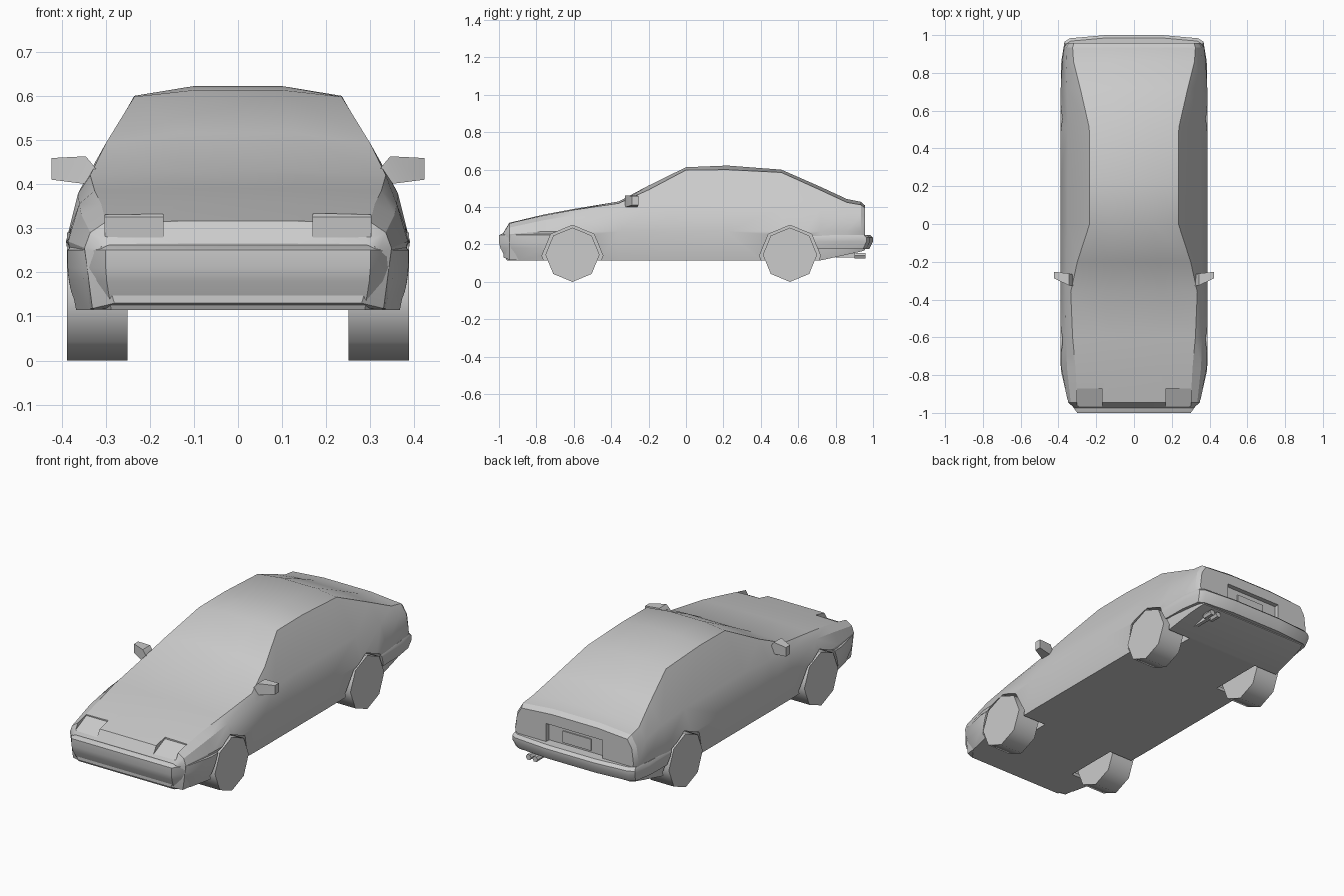
import bpy, bmesh, math

if "Cube" in bpy.data.objects:
    bpy.data.objects.remove(bpy.data.objects["Cube"])


def loft(name, rings, smooth=35):
    """Skin a stack of closed rings and cap both ends."""
    bm = bmesh.new()
    rows = [[bm.verts.new(p) for p in r] for r in rings]
    n = len(rows[0])
    for a, b in zip(rows, rows[1:]):
        for i in range(n):
            j = (i + 1) % n
            bm.faces.new((a[i], a[j], b[j], b[i]))
    bm.faces.new(rows[0])
    bm.faces.new(rows[-1])
    bmesh.ops.recalc_face_normals(bm, faces=bm.faces[:])
    me = bpy.data.meshes.new(name)
    bm.to_mesh(me)
    bm.free()
    ob = bpy.data.objects.new(name, me)
    bpy.context.collection.objects.link(ob)
    if smooth:
        shade(ob, smooth)
    return ob


def activate(ob):
    bpy.ops.object.select_all(action='DESELECT')
    ob.select_set(True)
    bpy.context.view_layer.objects.active = ob


def shade(ob, angle):
    activate(ob)
    bpy.ops.object.shade_smooth_by_angle(angle=math.radians(angle))


def mirrored(half):
    """Close a half outline by mirroring it in x."""
    return half + [(-x, y, z) for x, y, z in reversed(half)]


def rect(x0, x1, y, z0, z1):
    return [(x0, y, z0), (x1, y, z0), (x1, y, z1), (x0, y, z1)]


def box(name, x, y, z):
    return loft(name, [rect(*x, v, *z) for v in y], 0)


def octagon(name, x0, x1, y, z, r):
    def ring(x):
        return [(x, y + r * math.sin(math.tau * i / 8), z + r * math.cos(math.tau * i / 8))
                for i in range(8)]
    return loft(name, [ring(x0), ring(x1)], 50)


def cut(ob, cutter):
    mod = ob.modifiers.new("cut", 'BOOLEAN')
    mod.operation = 'DIFFERENCE'
    mod.solver = 'EXACT'
    mod.object = cutter
    activate(ob)
    bpy.ops.object.modifier_apply(modifier=mod.name)


# Body cross-sections: y, bottom x z, belt x z, shoulder x z, top edge x z, centre z
sections = [
    (-.975, .28, .13, .315, .24, .31, .258, .29, .264, .266),
    (-.945, .33, .118, .348, .255, .335, .29, .30, .314, .316),
    (-.76, .35, .115, .385, .27, .355, .33, .31, .355, .36),
    (-.60, .36, .115, .39, .27, .36, .355, .325, .385, .39),
    (-.36, .365, .115, .39, .27, .363, .378, .335, .42, .43),
    (-.20, .365, .115, .39, .27, .357, .39, .30, .492, .515),
    (0, .365, .115, .39, .27, .35, .40, .235, .598, .613),
    (.22, .365, .115, .39, .27, .35, .40, .235, .60, .622),
    (.51, .365, .115, .39, .27, .35, .40, .237, .585, .60),
    (.72, .36, .115, .388, .27, .355, .39, .285, .49, .508),
    (.86, .35, .146, .38, .27, .36, .365, .32, .425, .443),
    (.935, .34, .162, .372, .27, .357, .36, .325, .412, .428),
    (.958, .33, .17, .355, .27, .345, .35, .318, .395, .408),
]
rings = []
for y, xb, zb, xw, zw, xs, zs, xe, ze, zt in sections:
    rings.append(mirrored([(xb, y, zb), (xw, y, zw), (xs, y, zs),
                           (xe, y, ze), (xe * .43, y, zt)]))
body = loft("car_body", rings, 0)


# Bumpers: plan outline shrunk by a small inset at each height
def bumper(name, plan, layers):
    return loft(name, [mirrored([(x * (1 - d), y * (1 - d), z) for x, y in plan])
                       for d, z in layers], 40)


front_bumper = bumper("front_bumper", [(.388, -.70), (.386, -.78), (.352, -.93), (.30, -1)],
                      [(.042, .115), (.008, .18), (0, .21), (0, .25), (.025, .262)])
rear_bumper = bumper("rear_bumper",
                     [(.388, .68), (.385, .86), (.368, .965), (.34, .983), (.15, 1)],
                     [(.02, .175), (0, .215), (0, .237), (.015, .252)])

# Wheel wells and wheels
for end, wy in (("front", -.607), ("rear", .556)):
    for side, s in (("right", 1), ("left", -1)):
        well = octagon("well_cutter", s * .22, s * .5, wy, .14, .163)
        for part in (body, front_bumper if end == "front" else rear_bumper):
            cut(part, well)
        bpy.data.objects.remove(well)
        octagon(f"{end}_{side}_wheel", s * .25, s * .388, wy, .145, .145)

# Headlight recesses in the nose
for s in (1, -1):
    notch = loft("headlight_cutter", [rect(s * .17, s * .302, -.99, .268, .42),
                                      rect(s * .17, s * .302, -.87, .325, .42)], 0)
    cut(body, notch)
    bpy.data.objects.remove(notch)

# Plate recess in the tail
recess = box("plate_cutter", (-.17, .17), (.932, 1.05), (.245, .35))
cut(body, recess)
bpy.data.objects.remove(recess)
box("rear_plate", (-.085, .085), (.928, .938), (.262, .325))

shade(body, 28)
shade(front_bumper, 40)
shade(rear_bumper, 40)

# Door mirrors
for side, s in (("right", 1), ("left", -1)):
    def mirror_ring(x, y0, y1, z0, z1):
        return [(s * x, y0, z0), (s * x, y1, z0), (s * x, y1, z1), (s * x, y0, z1)]
    loft(f"{side}_door_mirror", [mirror_ring(.31, -.33, -.27, .40, .42),
                                 mirror_ring(.345, -.325, -.262, .40, .463),
                                 mirror_ring(.423, -.288, -.253, .41, .459)], 40)

# Twin exhaust tips with a feeding pipe
for i, x in enumerate((.235, .275)):
    octagon_tip = loft(f"exhaust_tip_{i + 1}", [
        [(x + .016 * math.cos(math.tau * k / 6), y, .14 + .016 * math.sin(math.tau * k / 6))
         for k in range(6)] for y in (.90, .96)], 50)
box("exhaust_pipe", (.245, .265), (.80, .91), (.13, .152))
